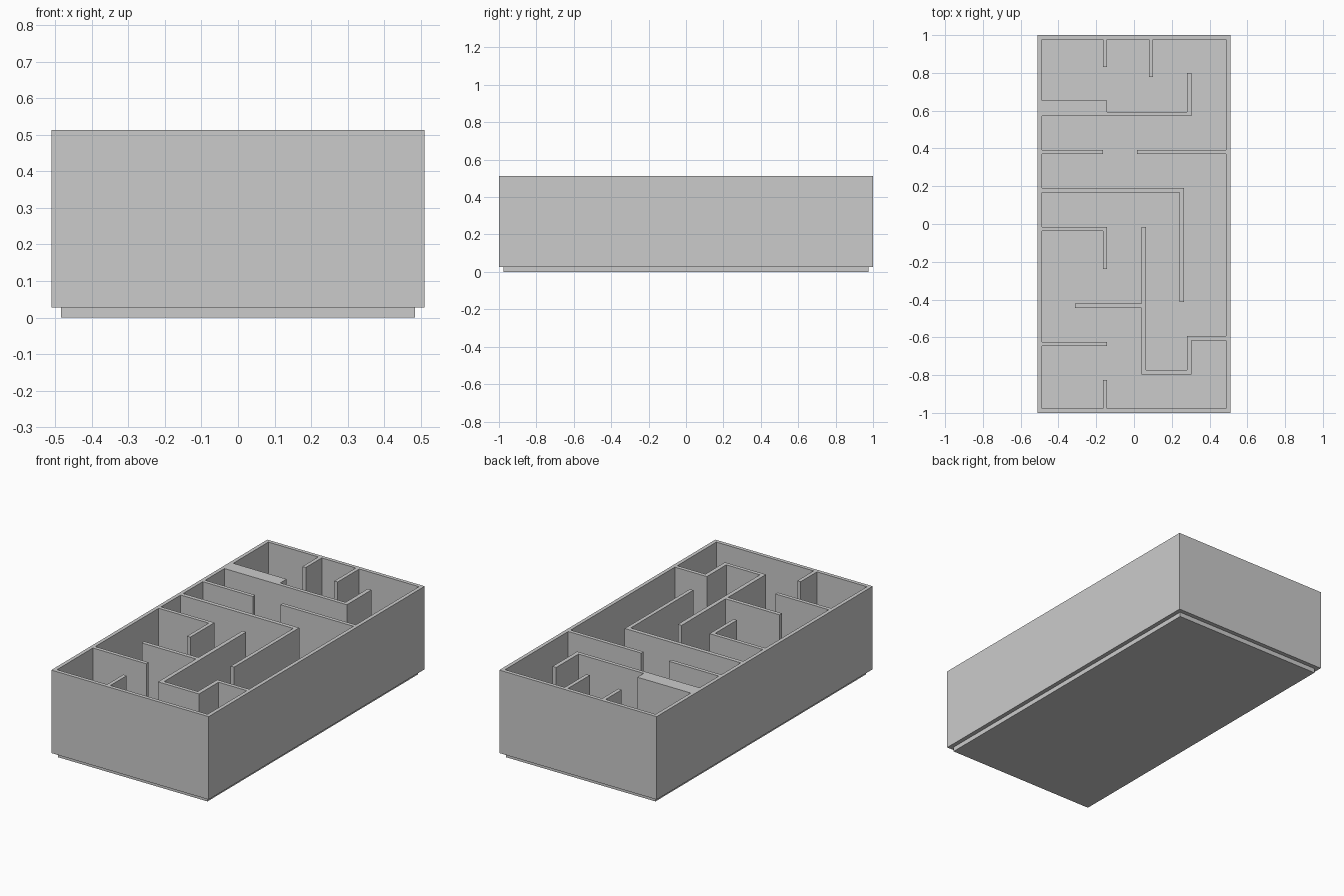
import bpy, bmesh

if "Cube" in bpy.data.objects:
    bpy.data.objects.remove(bpy.data.objects["Cube"])

TOP, FLOOR, STEP = 0.513, 0.053, 0.027   # wall top, inner floor, underside step
HX, HY = 0.51, 1.0                       # outer half sizes
WALL, LIP = 0.022, 0.025                 # rim thickness, lip inset
IX, IY = HX - WALL, HY - WALL            # inner half sizes


def prism(bm, pts, z0, z1):
    """Extrude a counter-clockwise outline from z0 to z1."""
    face = bm.faces.new([bm.verts.new((x, y, z0)) for x, y in pts])
    ext = bmesh.ops.extrude_face_region(bm, geom=[face], use_keep_orig=True)
    for v in ext["geom"]:
        if isinstance(v, bmesh.types.BMVert):
            v.co.z = z1
    bmesh.ops.recalc_face_normals(bm, faces=bm.faces[:])


def finish(bm, name):
    mesh = bpy.data.meshes.new(name)
    bm.to_mesh(mesh)
    bm.free()
    bpy.context.collection.objects.link(bpy.data.objects.new(name, mesh))


def inset_step(bm, z_dir, inset, z):
    """Inset the cap facing z_dir and push the inner face straight to height z."""
    bm.normal_update()
    cap = next(f for f in bm.faces if f.normal.z * z_dir > 0.9)
    bmesh.ops.inset_region(bm, faces=[cap], thickness=inset, use_even_offset=True)
    new = bmesh.ops.extrude_discrete_faces(bm, faces=[cap])["faces"][0]
    for v in new.verts:
        v.co.z = z


def wall(name, pts):
    bm = bmesh.new()
    prism(bm, pts, FLOOR, TOP)
    finish(bm, name)


def rect(x0, x1, y0, y1):
    return [(x0, y0), (x1, y0), (x1, y1), (x0, y1)]


# Tray: hollow box with a stepped stacking lip underneath
bm = bmesh.new()
prism(bm, rect(-HX, HX, -HY, HY), STEP, TOP)
inset_step(bm, 1, WALL, FLOOR)
inset_step(bm, -1, LIP, 0.0)
bmesh.ops.remove_doubles(bm, verts=bm.verts[:], dist=1e-5)
bmesh.ops.recalc_face_normals(bm, faces=bm.faces[:])
finish(bm, "maze_tray")

# Straight partitions
for name, box in {
    "back_left_stub": (-0.164, -0.142, 0.83, IY),
    "back_right_stub": (0.079, 0.101, 0.778, IY),
    "doorway_wall_left": (-IX, -0.164, 0.371, 0.393),
    "doorway_wall_right": (0.015, IX, 0.371, 0.393),
    "front_room_wall": (-IX, -0.142, -0.646, -0.624),
    "front_stub": (-0.164, -0.142, -IY, -0.827),
}.items():
    wall(name, rect(*box))

# Stepped partition with a thick left end
wall("thick_step_wall", [(-IX, 0.572), (0.305, 0.572), (0.305, 0.80), (0.281, 0.80),
                         (0.281, 0.594), (-0.142, 0.594), (-0.142, 0.653), (-IX, 0.653)])

# L-shaped partitions
wall("long_corner_wall", [(-IX, 0.166), (0.242, 0.166), (0.242, -0.413),
                          (0.264, -0.413), (0.264, 0.19), (-IX, 0.19)])
wall("short_corner_wall", [(-IX, -0.037), (-0.164, -0.037), (-0.164, -0.238),
                           (-0.142, -0.238), (-0.142, -0.015), (-IX, -0.015)])

# Winding partition with a side arm
wall("winding_wall", [(0.039, -0.015), (0.039, -0.422), (-0.312, -0.422), (-0.312, -0.445),
                      (0.039, -0.445), (0.039, -0.796), (0.305, -0.796), (0.305, -0.616),
                      (IX, -0.616), (IX, -0.594), (0.281, -0.594), (0.281, -0.774),
                      (0.063, -0.774), (0.063, -0.015)])
